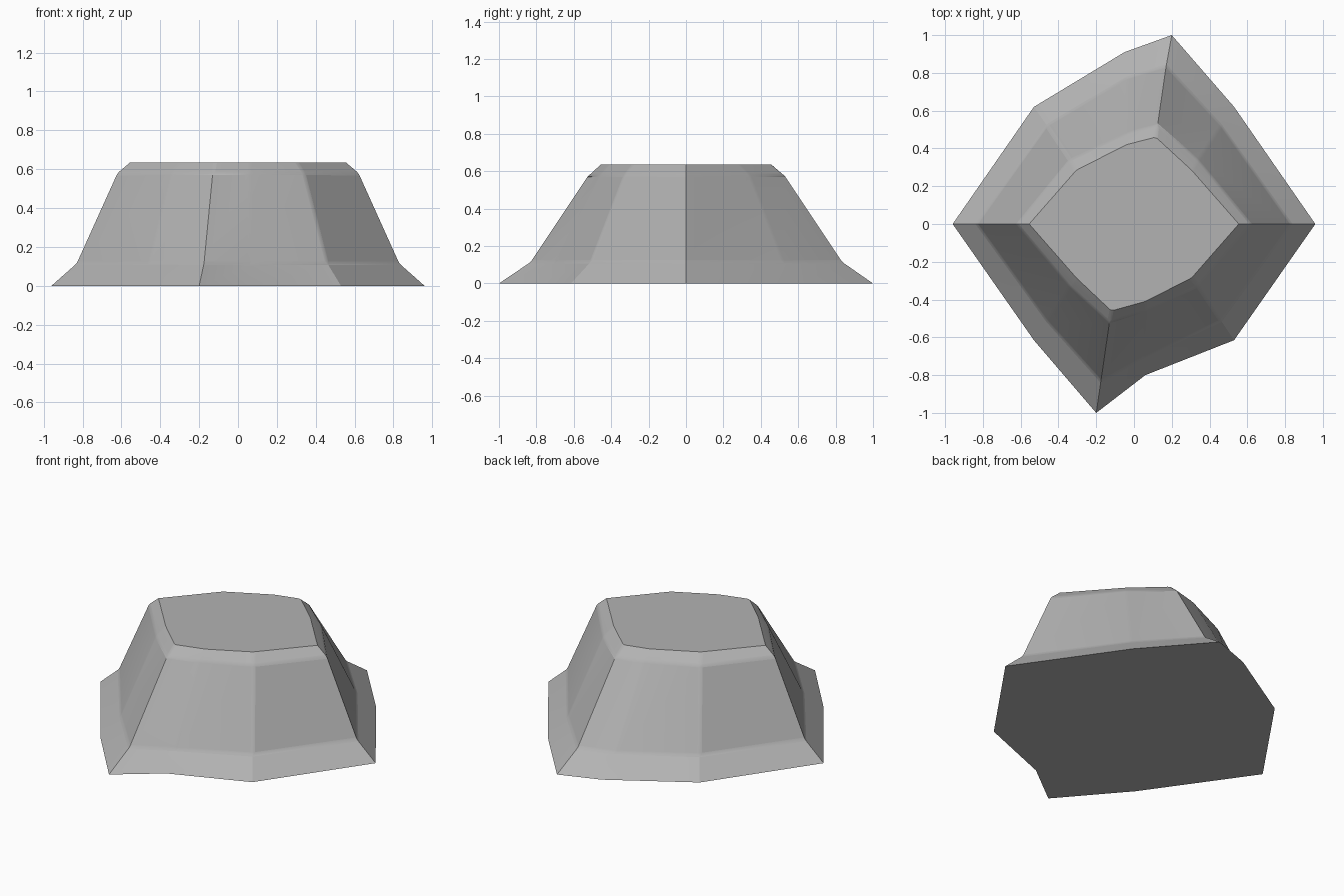
import bpy, bmesh, math

if "Cube" in bpy.data.objects:
    bpy.data.objects.remove(bpy.data.objects["Cube"])

# Outlines from the ground up: height, then ten corners counter-clockwise
RINGS = [
    (0.0, [(-.96, 0), (-.53, -.615), (-.2, -1), (.06, -.80), (.53, -.615),
           (.96, 0), (.53, .62), (.2, 1), (-.05, .91), (-.53, .62)]),
    (0.115, [(-.83, 0), (-.46, -.51), (-.175, -.83), (.06, -.70), (.46, -.51),
             (.83, 0), (.46, .52), (.17, .835), (-.04, .77), (-.46, .52)]),
    (0.58, [(-.62, 0), (-.34, -.33), (-.13, -.52), (.06, -.46), (.34, -.33),
            (.62, 0), (.34, .34), (.125, .525), (-.04, .48), (-.34, .34)]),
    (0.635, [(-.555, 0), (-.305, -.285), (-.12, -.46), (.06, -.41), (.305, -.285),
             (.555, 0), (.305, .285), (.115, .46), (-.04, .42), (-.305, .285)]),
]

stone = bpy.data.materials.new("stone_grey")
stone.diffuse_color = (0.45, 0.45, 0.45, 1)
stone.use_nodes = True
stone.node_tree.nodes["Principled BSDF"].inputs["Base Color"].default_value = stone.diffuse_color

# Loft the outlines into one closed mound
bm = bmesh.new()
loops = [[bm.verts.new((x, y, z)) for x, y in pts] for z, pts in RINGS]
n = len(loops[0])
for low, high in zip(loops, loops[1:]):
    for i in range(n):
        j = (i + 1) % n
        bm.faces.new((low[i], low[j], high[j], high[i]))
bm.faces.new(loops[-1])
bm.faces.new(loops[0][::-1])
bmesh.ops.recalc_face_normals(bm, faces=bm.faces)

# Slightly round the gentle edges; main corners and the ground rim stay crisp
weight = bm.edges.layers.float.new("bevel_weight_edge")
for e in bm.edges:
    if e.calc_face_angle() < math.radians(42) and min(v.co.z for v in e.verts) > 0.05:
        e[weight] = 1.0

mesh = bpy.data.meshes.new("rock_mound")
bm.to_mesh(mesh)
bm.free()
mesh.materials.append(stone)
mound = bpy.data.objects.new("rock_mound", mesh)
bpy.context.collection.objects.link(mound)

bevel = mound.modifiers.new("soft_edges", 'BEVEL')
bevel.limit_method = 'WEIGHT'
bevel.width = 0.012
bevel.segments = 2

bpy.context.view_layer.objects.active = mound
mound.select_set(True)
bpy.ops.object.shade_smooth_by_angle(angle=math.radians(14))
